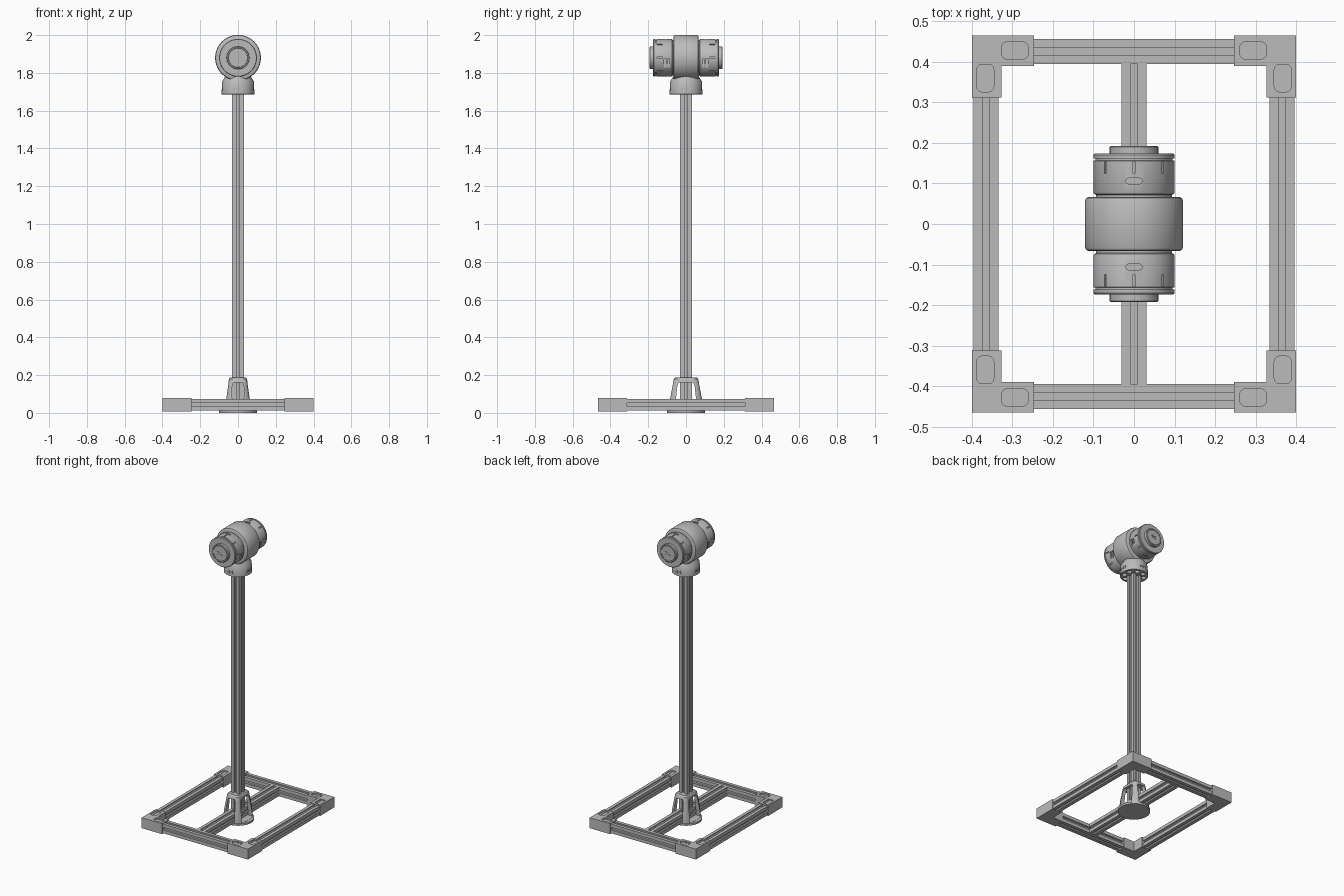
import bpy, bmesh
from math import radians, sin, cos, pi, copysign
from mathutils import Matrix, Vector

cube = bpy.data.objects.get("Cube")
if cube:
    bpy.data.objects.remove(cube, do_unlink=True)

GREY = (0.5, 0.5, 0.5, 1)
grey = bpy.data.materials.new("mid grey")
grey.use_nodes = True
grey.diffuse_color = GREY
grey.node_tree.nodes["Principled BSDF"].inputs["Base Color"].default_value = GREY

T = Matrix.Translation


def R(deg, axis):
    return Matrix.Rotation(radians(deg), 4, axis)


def finish(name, bm):
    bmesh.ops.remove_doubles(bm, verts=bm.verts, dist=1e-5)
    bmesh.ops.recalc_face_normals(bm, faces=bm.faces)
    me = bpy.data.meshes.new(name)
    bm.to_mesh(me)
    bm.free()
    me.materials.append(grey)
    ob = bpy.data.objects.new(name, me)
    bpy.context.collection.objects.link(ob)
    me.shade_smooth()
    me.set_sharp_from_angle(angle=radians(30))
    return ob


def add_loft(bm, rings):
    """Closed solid through rings of equal point count."""
    vs = [[bm.verts.new(p) for p in ring] for ring in rings]
    n = len(vs[0])
    for a, b in zip(vs, vs[1:]):
        for i in range(n):
            j = (i + 1) % n
            bm.faces.new((a[i], a[j], b[j], b[i]))
    bm.faces.new(vs[0][::-1])
    bm.faces.new(vs[-1])


def add_prism(bm, pts, z0, z1, mat=Matrix()):
    add_loft(bm, [[mat @ Vector((x, y, z)) for x, y in pts] for z in (z0, z1)])


def add_box(bm, size, mat=Matrix()):
    bmesh.ops.create_cube(bm, size=1, matrix=mat @ Matrix.Diagonal((*size, 1)))


def lathe(name, profile, mat=Matrix(), seg=64):
    bm = bmesh.new()
    rings = [[mat @ Vector((r * cos(2 * pi * i / seg), r * sin(2 * pi * i / seg), z))
              for i in range(seg)] for r, z in profile]
    add_loft(bm, rings)
    return finish(name, bm)


def round_rect(w, h, r, steps=5):
    pts = []
    for k, (sx, sy) in enumerate(((1, 1), (-1, 1), (-1, -1), (1, -1))):
        for i in range(steps + 1):
            a = (k + i / steps) * pi / 2
            pts.append((sx * (w / 2 - r) + r * cos(a), sy * (h / 2 - r) + r * sin(a)))
    return pts


def cut(ob, bm):
    """Subtract the cutter shapes in bm from ob."""
    cutter = finish("cutter", bm)
    cutter.hide_render = True
    mod = ob.modifiers.new("cut", 'BOOLEAN')
    mod.operation, mod.solver, mod.use_self, mod.object = 'DIFFERENCE', 'EXACT', True, cutter
    me = bpy.data.meshes.new_from_object(
        ob.evaluated_get(bpy.context.evaluated_depsgraph_get()))
    ob.modifiers.clear()
    ob.data = me
    bpy.data.objects.remove(cutter, do_unlink=True)
    me.shade_smooth()
    me.set_sharp_from_angle(angle=radians(30))


# Slotted square extrusion
H = 0.031
side = [(-H, H), (-.009, H), (-.009, H - .005), (-.017, H - .005), (-.009, H - .016)]
side += [(-x, y) for x, y in side[:0:-1]]
SLOTTED = [tuple((R(-90 * k, 'Z') @ Vector((x, y, 0))).xy) for k in range(4) for x, y in side]


def rail(name, z0, z1, mat=Matrix()):
    bm = bmesh.new()
    add_prism(bm, SLOTTED, z0, z1, mat)
    return finish(name, bm)


MID = 0.043
for s, n in ((1, "left"), (-1, "right")):
    rail(n + "_rail", -.42, .42, T((s * .365, 0, MID)) @ R(90, 'X'))
for s, n in ((1, "back"), (-1, "front")):
    rail(n + "_rail", -.35, .35, T((0, s * .426, MID)) @ R(90, 'Y'))
rail("centre_rail", -.395, .395, T((0, 0, MID)) @ R(90, 'X'))
rail("pole", .015, 1.71)

# L-shaped corner brackets with rounded pockets
L_SHAPE = [(.4, .465), (.247, .465), (.247, .39), (.327, .39), (.327, .312), (.4, .312)]
for sx, nx in ((1, "left"), (-1, "right")):
    for sy, ny in ((1, "back"), (-1, "front")):
        flip = Matrix.Diagonal((sx, sy, 1, 1))
        bm = bmesh.new()
        add_prism(bm, L_SHAPE, .008, .079, flip)
        bracket = finish(f"{ny}_{nx}_bracket", bm)
        bm = bmesh.new()
        add_prism(bm, round_rect(.065, .042, .013), .072, .1, flip @ T((.294, .428, 0)))
        add_prism(bm, round_rect(.042, .068, .013), .072, .1, flip @ T((.367, .36, 0)))
        cut(bracket, bm)


# Pole foot: round plate rising into a tapered four-legged socket
def oval(a, b, z, power, n=48):
    ring = []
    for i in range(n):
        c, s = cos(2 * pi * (i + .5) / n), sin(2 * pi * (i + .5) / n)
        ring.append((a * copysign(abs(c) ** power, c), b * copysign(abs(s) ** power, s), z))
    return ring


lathe("foot_plate", [(.1, 0), (.1, .013)])
bm = bmesh.new()
add_loft(bm, [oval(.08, .095, .008, .75), oval(.064, .085, .08, .5), oval(.05, .068, .165, .4),
              oval(.048, .064, .18, .4), oval(.042, .056, .187, .4)])
foot = finish("pole_foot", bm)
bm = bmesh.new()
front_window = [(-.036, .014), (.036, .014), (.03, .15), (.022, .162), (-.022, .162), (-.03, .15)]
side_window = [(-.06, .014), (.06, .014), (.045, .15), (.035, .162), (-.035, .162), (-.045, .15)]
add_prism(bm, front_window, -.2, .2, R(90, 'X'))
add_prism(bm, side_window, -.2, .2, R(90, 'Z') @ R(90, 'X'))
cut(foot, bm)

# Collar on top of the pole, with bolt holes below and small side marks
collar = lathe("head_collar", [(.08, 1.685), (.087, 1.687), (.087, 1.7), (.084, 1.755),
                               (.062, 1.79), (.06, 1.85)])
bm = bmesh.new()
for k in range(8):
    a = 2 * pi * (k + .5) / 8
    hole = round_rect(.03, .03, .0149)
    add_prism(bm, hole, 1.6, 1.715, T((.062 * cos(a), .062 * sin(a), 0)))
for k in range(4):
    for t in (-.02, 0, .02):
        add_box(bm, (.02, .012, .016), R(90 * k, 'Z') @ T((.091, t, 1.715)))
cut(collar, bm)

# Head: central drum lying along y
AXIS = T((0, 0, 1.88))
lathe("central_drum", [(.112, -.067), (.118, -.064), (.121, -.058), (.121, .058),
                       (.118, .064), (.112, .067)], AXIS @ R(90, 'X'), 96)

# Side drums with seams, slits, screw recesses and vents
for s, n in ((1, "back"), (-1, "front")):
    mat = AXIS @ R(-90 * s, 'X')
    drum = lathe(n + "_drum", [(.094, .05), (.094, .072), (.098, .074), (.1, .078), (.1, .156),
                               (.095, .157), (.095, .161), (.1, .162), (.1, .17), (.097, .174)],
                 mat, 96)
    bm = bmesh.new()
    for k in range(8):
        add_box(bm, (.02, .006, .03), mat @ R(45 * k, 'Z') @ T((.1, 0, .139)))
    for k in (1, 3):
        pill = mat @ R(90 * k, 'Z') @ T((.1, 0, .106)) @ R(90, 'Y')
        add_prism(bm, round_rect(.014, .04, .0069), -.006, .02, pill)
    for side_sign in (1, -1):
        for t in (.092, .11):
            add_box(bm, (.02, .045, .011), mat @ T((side_sign * .096, s * .03, t)))
    cut(drum, bm)

    # End cap with a shallow ring and star recess
    cap = lathe(n + "_cap", [(.06, .16), (.06, .19), (.058, .192), (.052, .192),
                             (.051, .19), (.05, .192), (.004, .192)], mat)
    bm = bmesh.new()
    for k in range(3):
        add_box(bm, (.042, .005, .008), mat @ R(60 * k + 30, 'Z') @ T((0, 0, .192)))
    cut(cap, bm)
